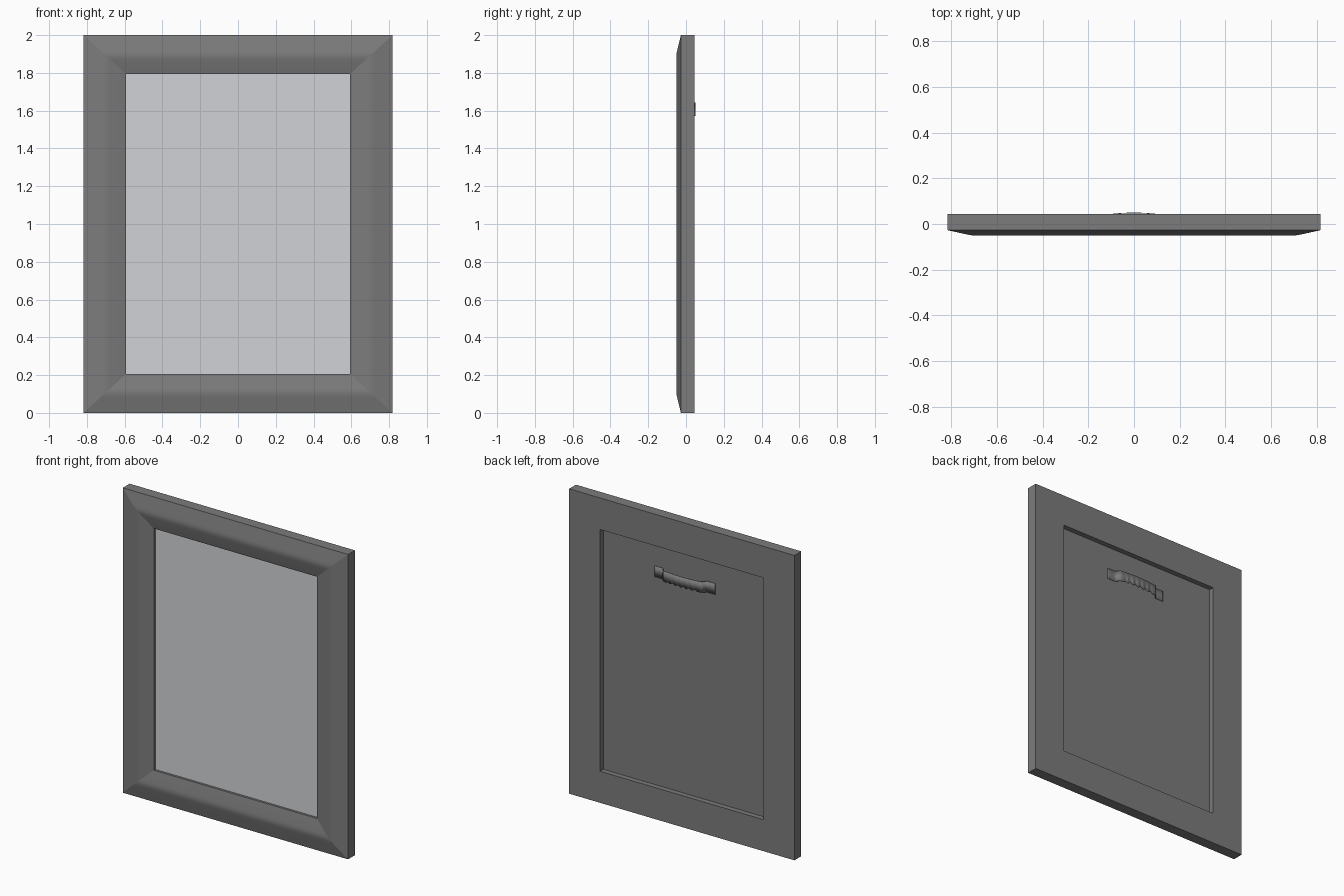
import bpy, bmesh, math

cube = bpy.data.objects.get("Cube")
if cube:
    bpy.data.objects.remove(cube, do_unlink=True)


def material(name, r, g, b):
    m = bpy.data.materials.new(name)
    m.use_nodes = True
    m.diffuse_color = (r, g, b, 1)
    m.node_tree.nodes["Principled BSDF"].inputs["Base Color"].default_value = (r, g, b, 1)
    return m


dark_grey = material("dark grey", 0.2, 0.2, 0.2)
pale_grey = material("pale grey", 0.64, 0.65, 0.67)


def finish(name, bm, mat):
    bmesh.ops.recalc_face_normals(bm, faces=bm.faces)
    mesh = bpy.data.meshes.new(name)
    bm.to_mesh(mesh)
    bm.free()
    mesh.materials.append(mat)
    obj = bpy.data.objects.new(name, mesh)
    bpy.context.collection.objects.link(obj)
    return obj


def sheet(name, hx, hz, y0, y1, mat):
    """Thin upright board centred in the opening."""
    bm = bmesh.new()
    bmesh.ops.create_cube(bm, size=1)
    for v in bm.verts:
        v.co = (v.co.x * 2 * hx, y1 if v.co.y > 0 else y0, 1 + v.co.z * 2 * hz)
    return finish(name, bm, mat)


# Frame: mitred rails swept from (inward fraction, depth) profile points
OUT_X, OUT_Z, RAIL_X, RAIL_Z = 0.8175, 1.0, 0.225, 0.207
profile = [(0, 0.044), (0, -0.027), (0.38, -0.046), (0.45, -0.049), (0.51, -0.05),
           (0.57, -0.049), (0.64, -0.046), (1, -0.026), (1, 0.044)]
bm = bmesh.new()
rings = []
for t, y in profile:
    hx, hz = OUT_X - RAIL_X * t, OUT_Z - RAIL_Z * t
    rings.append([bm.verts.new((sx * hx, y, 1 + sz * hz))
                  for sx, sz in ((-1, -1), (1, -1), (1, 1), (-1, 1))])
for i, ring in enumerate(rings):
    nxt = rings[(i + 1) % len(rings)]
    for k in range(4):
        j = (k + 1) % 4
        bm.faces.new((ring[k], ring[j], nxt[j], nxt[k])).smooth = True
bmesh.ops.recalc_face_normals(bm, faces=bm.faces)
# Keep mitres and square corners crisp, ridge soft
for e in bm.edges:
    a, b = (v.co for v in e.verts)
    mitre = abs(a.x - b.x) > 0.001 and abs(a.z - b.z) > 0.001
    e.smooth = not mitre and e.calc_face_angle(0) < math.radians(30)
finish("frame", bm, dark_grey)

# Picture pane and backing board
IN_X, IN_Z = OUT_X - RAIL_X, OUT_Z - RAIL_Z
sheet("picture_pane", IN_X, IN_Z, -0.011, -0.002, pale_grey)
sheet("backing_board", IN_X, IN_Z, -0.002, 0.01, dark_grey)

# Sawtooth hanger: flat end tabs, raised bowed strip with notched lower edge
STEPS, HALF, TAB, FOOT = 44, 0.22, 0.16, 0.011
bm = bmesh.new()
columns = []
for i in range(STEPS + 1):
    x = -HALF + 2 * HALF * i / STEPS
    inner = max(0.0, 1 - abs(x) / TAB)
    rise = min(1.0, inner / 0.12)
    y = FOOT + rise * (0.024 + 0.0135 * math.sin(inner * math.pi / 2))
    tooth = 0.009 if abs(x) < 0.11 and i % 4 < 2 else 0
    columns.append([bm.verts.new((x, y, z)) for z in (1.572 + tooth, 1.643)])
for a, b in zip(columns, columns[1:]):
    bm.faces.new((a[0], b[0], b[1], a[1])).smooth = True
for e in bm.edges:
    e.smooth = e.calc_face_angle(0) < math.radians(30)
hanger = finish("sawtooth_hanger", bm, dark_grey)
solid = hanger.modifiers.new("thickness", 'SOLIDIFY')
solid.thickness = 0.003
solid.offset = 0
